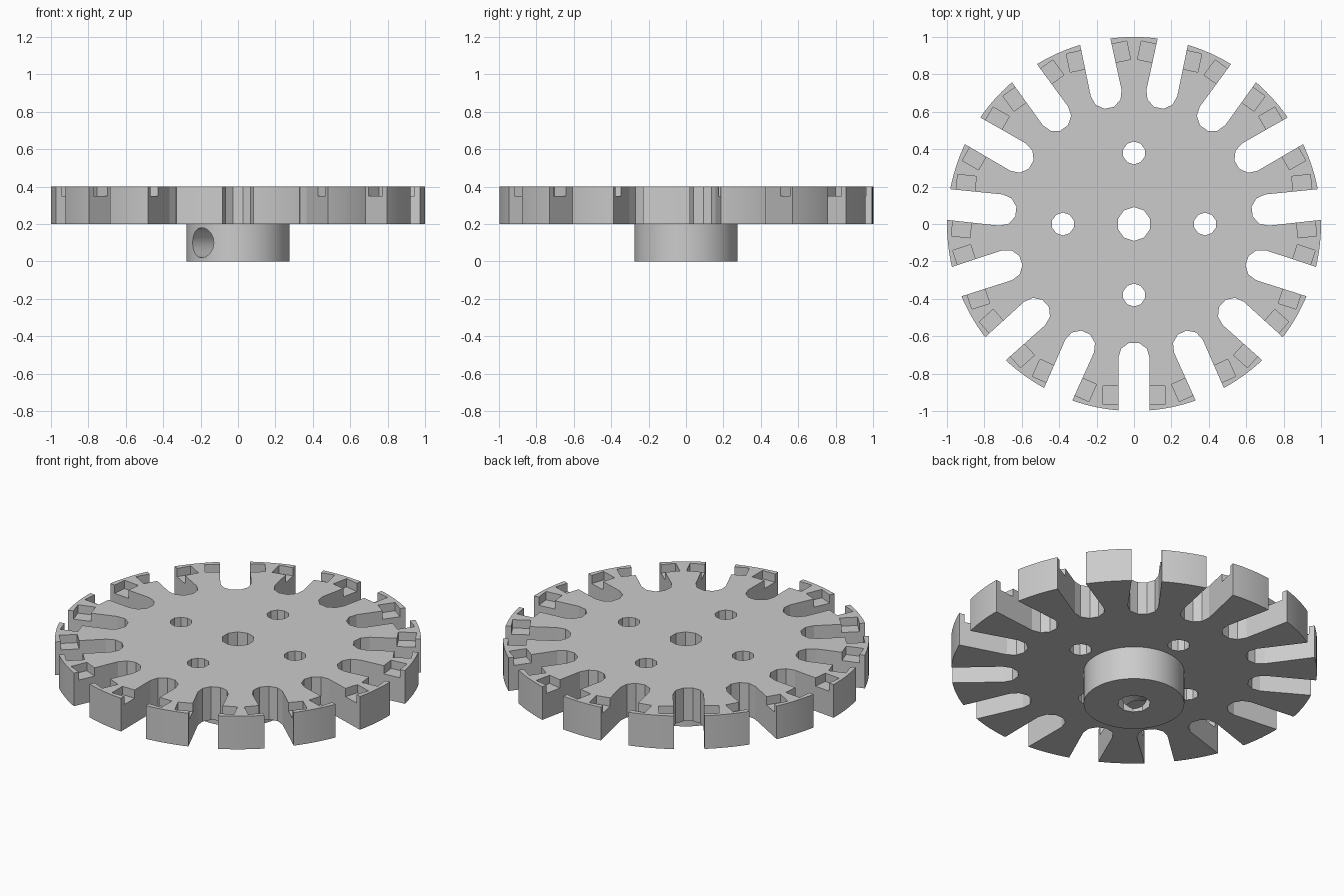
import bpy, bmesh, math
from mathutils import Matrix

if "Cube" in bpy.data.objects:
    bpy.data.objects.remove(bpy.data.objects["Cube"])

SLOTS = 15
grey = bpy.data.materials.new("plain_grey")
grey.diffuse_color = (0.6, 0.6, 0.6, 1)
grey.use_nodes = True
grey.node_tree.nodes["Principled BSDF"].inputs["Base Color"].default_value = grey.diffuse_color


def ring(radius, sides, cx=0, cy=0, start=0):
    return [(cx + radius * math.cos(start + 2 * math.pi * i / sides),
             cy + radius * math.sin(start + 2 * math.pi * i / sides)) for i in range(sides)]


def prism(bm, outline, z0, z1, matrix=Matrix()):
    """Extrude a counter-clockwise outline from z0 to z1."""
    low = [bm.verts.new(matrix @ Matrix.Translation((x, y, z0)).translation) for x, y in outline]
    high = [bm.verts.new(matrix @ Matrix.Translation((x, y, z1)).translation) for x, y in outline]
    n = len(outline)
    bm.faces.new(low[::-1])
    bm.faces.new(high)
    for i in range(n):
        j = (i + 1) % n
        bm.faces.new((low[i], low[j], high[j], high[i]))


def make(name, prisms):
    bm = bmesh.new()
    for p in prisms:
        prism(bm, *p)
    bmesh.ops.recalc_face_normals(bm, faces=bm.faces)
    mesh = bpy.data.meshes.new(name)
    bm.to_mesh(mesh)
    bm.free()
    obj = bpy.data.objects.new(name, mesh)
    bpy.context.collection.objects.link(obj)
    mesh.materials.append(grey)
    return obj


def combine(target, tool, operation):
    mod = target.modifiers.new(tool.name, 'BOOLEAN')
    mod.operation, mod.solver, mod.object = operation, 'EXACT', tool
    bpy.context.view_layer.objects.active = target
    bpy.ops.object.modifier_apply(modifier=mod.name)
    bpy.data.objects.remove(tool)


# Disc with hub underneath
wheel = make("slotted_wheel", [(ring(1.0, 120), 0.2, 0.4)])
combine(wheel, make("hub", [(ring(0.275, 72), 0.0, 0.3)]), 'UNION')

# Round-ended slots, one pointing straight to the front
turns = [Matrix.Rotation(2 * math.pi * k / SLOTS, 4, 'Z') for k in range(SLOTS)]
slot = [(-0.082, -1.1), (0.082, -1.1)]
slot += [(0.084 * math.cos(a), -0.715 + 0.084 * math.sin(a))
         for a in (math.radians(36 * i) for i in range(6))]
combine(wheel, make("slots", [(slot, 0.1, 0.5, m) for m in turns]), 'DIFFERENCE')

# Shallow pockets on both sides of each slot
pocket = [(-0.165, -0.965), (0.165, -0.965), (0.165, -0.865), (-0.165, -0.865)]
combine(wheel, make("pockets", [(pocket, 0.35, 0.5, m) for m in turns]), 'DIFFERENCE')

# Centre bore and four bolt holes
holes = [(ring(0.09, 10, start=math.pi / 10), -0.1, 0.5)]
holes += [(ring(0.061, 10, 0.38 * x, 0.38 * y, math.pi / 10), 0.1, 0.5)
          for x, y in ((1, 0), (0, 1), (-1, 0), (0, -1))]
combine(wheel, make("holes", holes), 'DIFFERENCE')

# Radial set-screw hole in the hub, towards the front left
aim = (Matrix.Translation((0, 0, 0.1)) @ Matrix.Rotation(math.radians(225), 4, 'Z')
       @ Matrix.Rotation(math.pi / 2, 4, 'Y'))
combine(wheel, make("screw_hole", [(ring(0.08, 36), 0.0, 0.4, aim)]), 'DIFFERENCE')

# Smooth the round walls and keep the corners crisp
for o in bpy.context.selected_objects:
    o.select_set(False)
wheel.select_set(True)
bpy.context.view_layer.objects.active = wheel
bpy.ops.object.shade_smooth_by_angle(angle=math.radians(15))
